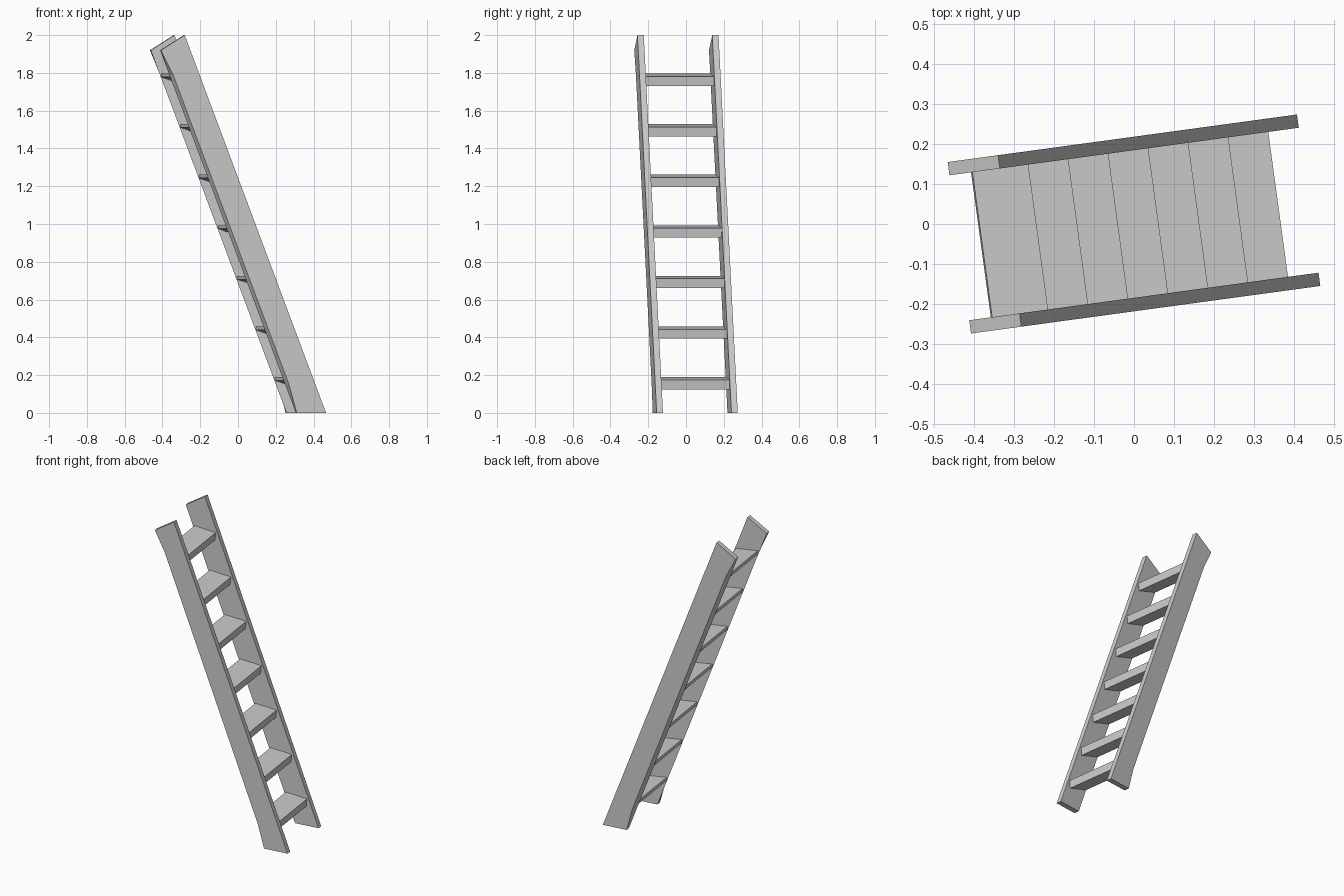
import bpy, bmesh, math
from mathutils import Matrix

if "Cube" in bpy.data.objects:
    bpy.data.objects.remove(bpy.data.objects["Cube"])

TURN = Matrix.Rotation(math.radians(7.75), 4, 'Z')   # whole ladder is turned slightly
IN, OUT = 0.183, 0.2165                              # rail inner / outer offsets


def loft(name, side_a, ya, side_b, yb):
    """Solid between two (x, z) outlines with equal point counts, at y = ya and yb."""
    bm = bmesh.new()
    a = [bm.verts.new((x, ya, z)) for x, z in side_a]
    b = [bm.verts.new((x, yb, z)) for x, z in side_b]
    n = len(a)
    bm.faces.new(a)
    bm.faces.new(b[::-1])
    for i in range(n):
        j = (i + 1) % n
        bm.faces.new((a[j], a[i], b[i], b[j]))
    bmesh.ops.recalc_face_normals(bm, faces=bm.faces)
    bm.transform(TURN)
    mesh = bpy.data.meshes.new(name)
    bm.to_mesh(mesh)
    bm.free()
    obj = bpy.data.objects.new(name, mesh)
    bpy.context.collection.objects.link(obj)
    return obj


def low_edge(z, inset=0.0):
    """Point on the leaning underside of a rail."""
    return (0.284 - 0.3776 * z + inset, z)


# Side rails: straight inner outline, outer underside edge eased between the ends
def outline(inset):
    return [(0.441, 0), (-0.314, 2.0), (-0.441, 1.92),
            low_edge(1.79, inset), low_edge(0.15, inset), (0.284, 0)]


for name, s in (("front_rail", -1), ("back_rail", 1)):
    loft(name, outline(0), s * IN, outline(0.016), s * OUT)

# Wedge-shaped treads, thin at the rear and slightly tilted forward
STEP_Z = 0.2677
for i in range(7):
    dx, dz = -0.101 * i, STEP_Z * i
    tread = [(x + dx, z + dz) for x, z in
             [(0.223, 0.190), (0.364, 0.175), (0.359, 0.125), (0.2195, 0.172)]]
    loft(f"tread_{i + 1}", tread, -IN - 0.002, tread, IN + 0.002)
